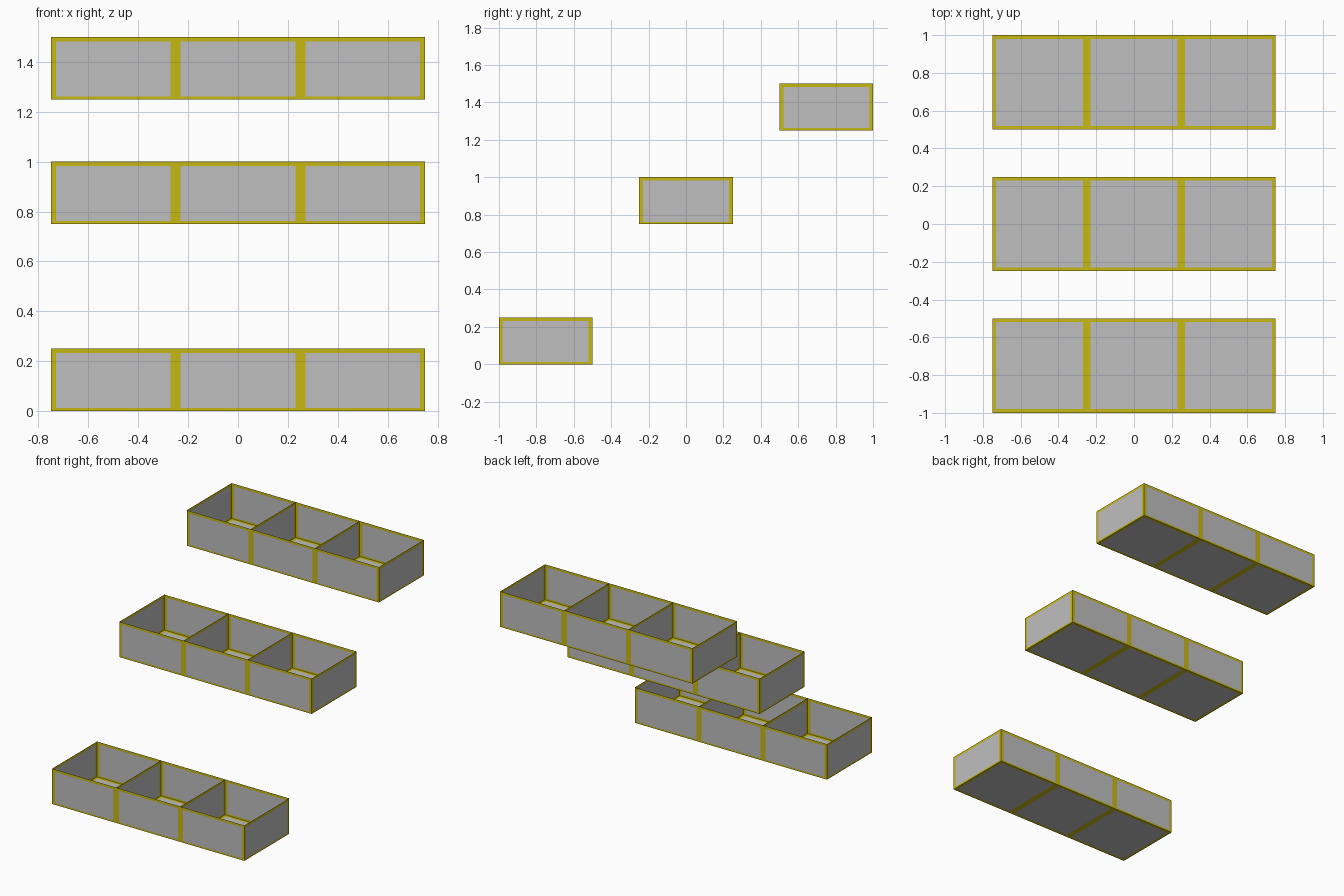
import bpy
import bmesh
from mathutils import Vector

cube = bpy.data.objects.get("Cube")
if cube:
    bpy.data.objects.remove(cube, do_unlink=True)

CELL, HEIGHT, CELLS = 0.5, 0.25, 3
SIDE, TOP, BOTTOM = 0.02, 0.018, 0.012
HALF_X, HALF_Y = CELL * CELLS / 2, CELL / 2
X, Y, Z = Vector((1, 0, 0)), Vector((0, 1, 0)), Vector((0, 0, 1))


def make_material(name, rgb):
    mat = bpy.data.materials.new(name)
    mat.use_nodes = True
    mat.diffuse_color = (*rgb, 1)
    bsdf = mat.node_tree.nodes["Principled BSDF"]
    bsdf.inputs["Base Color"].default_value = (*rgb, 1)
    bsdf.inputs["Roughness"].default_value = 0.8
    return mat


MATERIALS = [make_material("panel grey", (0.52, 0.52, 0.52)),
             make_material("border yellow", (0.58, 0.48, 0.006))]


def panel_mesh(name, u, v, u_size, v_size, low, high, repeat=1):
    """Thin sheet of bordered panels, repeated along u."""
    bm = bmesh.new()
    us = (0, SIDE, u_size - SIDE, u_size)
    vs = (0, low, v_size - high, v_size)
    for n in range(repeat):
        start = u * u_size * n
        for i in range(3):
            for j in range(3):
                corners = ((i, j), (i + 1, j), (i + 1, j + 1), (i, j + 1))
                face = bm.faces.new([bm.verts.new(start + u * us[a] + v * vs[b])
                                     for a, b in corners])
                face.material_index = 0 if i == j == 1 else 1
    bmesh.ops.remove_doubles(bm, verts=bm.verts, dist=0.0001)
    mesh = bpy.data.meshes.new(name)
    bm.to_mesh(mesh)
    bm.free()
    for mat in MATERIALS:
        mesh.materials.append(mat)
    return mesh


# Shared panel meshes, each facing outward
front = panel_mesh("front panels", X, Z, CELL, HEIGHT, BOTTOM, TOP, CELLS)
back = panel_mesh("back panels", -X, Z, CELL, HEIGHT, BOTTOM, TOP, CELLS)
left = panel_mesh("left panel", Y, Z, CELL, HEIGHT, BOTTOM, TOP)
right = panel_mesh("right panel", -Y, Z, CELL, HEIGHT, BOTTOM, TOP)
floor = panel_mesh("floor panels", X, -Y, CELL, CELL, SIDE, SIDE, CELLS)

# Parts of one tray: name, mesh, starting corner
parts = [("front_wall", front, (-HALF_X, -HALF_Y, 0)),
         ("back_wall", back, (HALF_X, HALF_Y, 0)),
         ("left_wall", left, (HALF_X, -HALF_Y, 0)),
         ("right_wall", right, (-HALF_X, HALF_Y, 0)),
         ("floor", floor, (-HALF_X, HALF_Y, 0))]
for n in range(1, CELLS):
    parts.append((f"divider_{n}", left, (-HALF_X + n * CELL, -HALF_Y, 0)))

# Three trays, stepping upward toward the back
for tray, y, z in (("lower", -0.75, 0), ("middle", 0, 0.75), ("upper", 0.75, 1.25)):
    for name, mesh, corner in parts:
        obj = bpy.data.objects.new(f"{tray}_tray_{name}", mesh)
        obj.location = Vector(corner) + Vector((0, y, z))
        bpy.context.collection.objects.link(obj)
